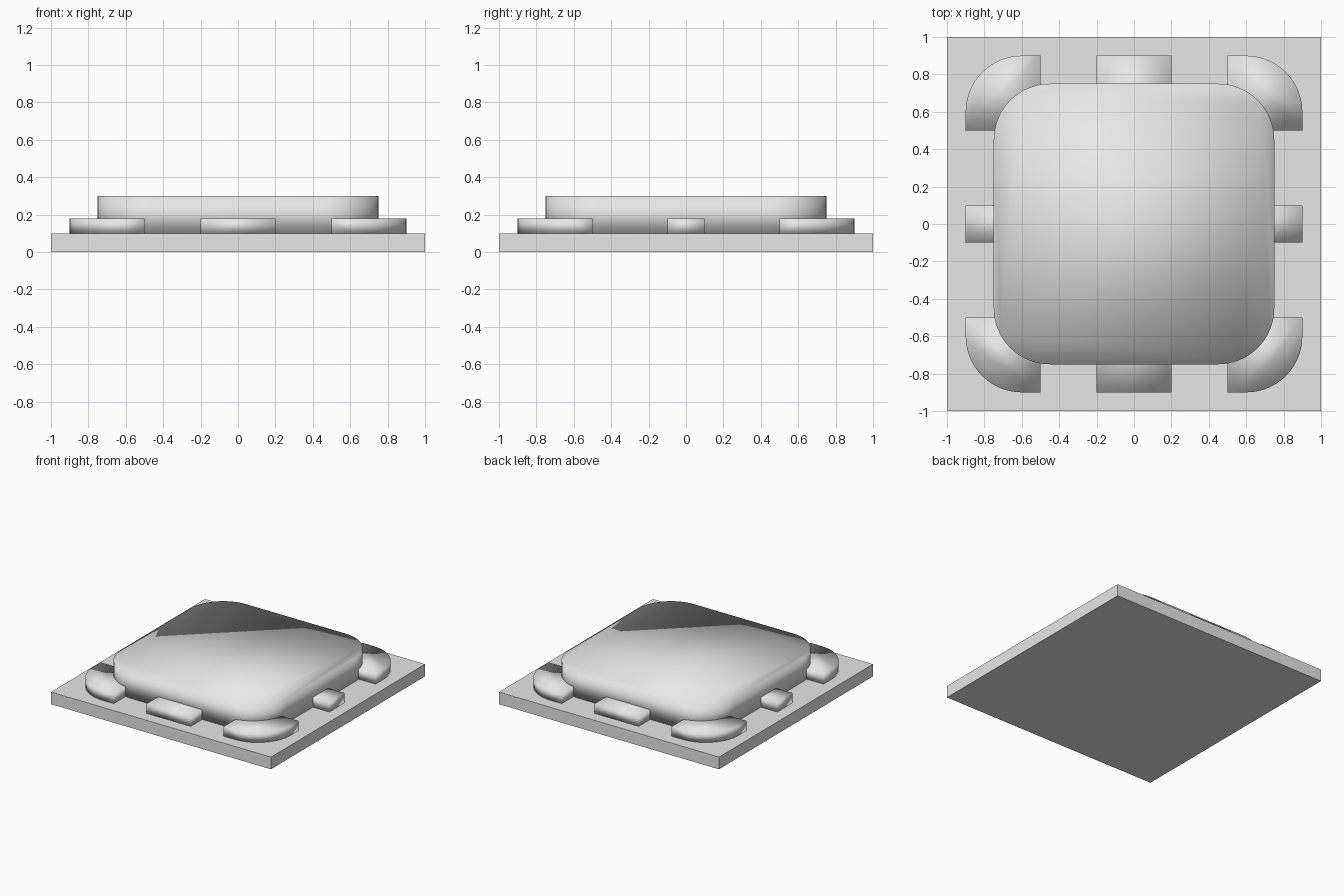
import bpy, bmesh
from math import cos, sin, pi

cube = bpy.data.objects.get("Cube")
if cube:
    bpy.data.objects.remove(cube, do_unlink=True)

grey = bpy.data.materials.new("light_grey")
grey.diffuse_color = (0.8, 0.8, 0.8, 1)
grey.use_nodes = True
for node in grey.node_tree.nodes:
    if node.type == 'BSDF_PRINCIPLED':
        node.inputs["Base Color"].default_value = grey.diffuse_color


def arc(cx, cy, r, start, steps=16):
    """Quarter circle of points, counter-clockwise from the start angle."""
    angles = [start + pi / 2 * i / steps for i in range(steps + 1)]
    return [(cx + r * cos(a), cy + r * sin(a)) for a in angles]


def box(x0, x1, y0, y1):
    return [(x0, y0), (x1, y0), (x1, y1), (x0, y1)]


def slab(name, outline, bottom, top, smooth=True):
    """Extrude a flat outline upwards into a closed slab."""
    bm = bmesh.new()
    base = bm.faces.new([bm.verts.new((x, y, bottom)) for x, y in outline])
    lifted = bmesh.ops.extrude_face_region(bm, geom=[base], use_keep_orig=True)
    for v in lifted["geom"]:
        if isinstance(v, bmesh.types.BMVert):
            v.co.z = top
    bmesh.ops.recalc_face_normals(bm, faces=bm.faces)
    for f in bm.faces:
        f.smooth = smooth
    mesh = bpy.data.meshes.new(name)
    bm.to_mesh(mesh)
    bm.free()
    mesh.materials.append(grey)
    obj = bpy.data.objects.new(name, mesh)
    bpy.context.collection.objects.link(obj)
    return obj


BASE_TOP, TAB_TOP, BLOCK_TOP = 0.1, 0.18, 0.3

# Square base plate
slab("base_plate", box(-1, 1, -1, 1), 0, BASE_TOP, smooth=False)

# Raised block with rounded corners
c = 0.45
corners = [(c, c), (-c, c), (-c, -c), (c, -c)]
block = [p for i, (x, y) in enumerate(corners) for p in arc(x, y, 0.3, i * pi / 2)]
slab("raised_block", block, BASE_TOP, BLOCK_TOP)

# Rounded tabs under the four corners
tab = [(0.5, 0.5), (0.9, 0.5)] + arc(0.6, 0.6, 0.3, 0) + [(0.5, 0.9)]
for sx, side in ((1, "left"), (-1, "right")):
    for sy, end in ((-1, "front"), (1, "back")):
        slab(f"{end}_{side}_corner_tab", [(sx * x, sy * y) for x, y in tab],
             BASE_TOP, TAB_TOP)

# Straight tabs in the middle of each side
slab("front_tab", box(-0.2, 0.2, -0.9, -0.5), BASE_TOP, TAB_TOP)
slab("back_tab", box(-0.2, 0.2, 0.5, 0.9), BASE_TOP, TAB_TOP)
slab("left_tab", box(0.5, 0.9, -0.1, 0.1), BASE_TOP, TAB_TOP)
slab("right_tab", box(-0.9, -0.5, -0.1, 0.1), BASE_TOP, TAB_TOP)
